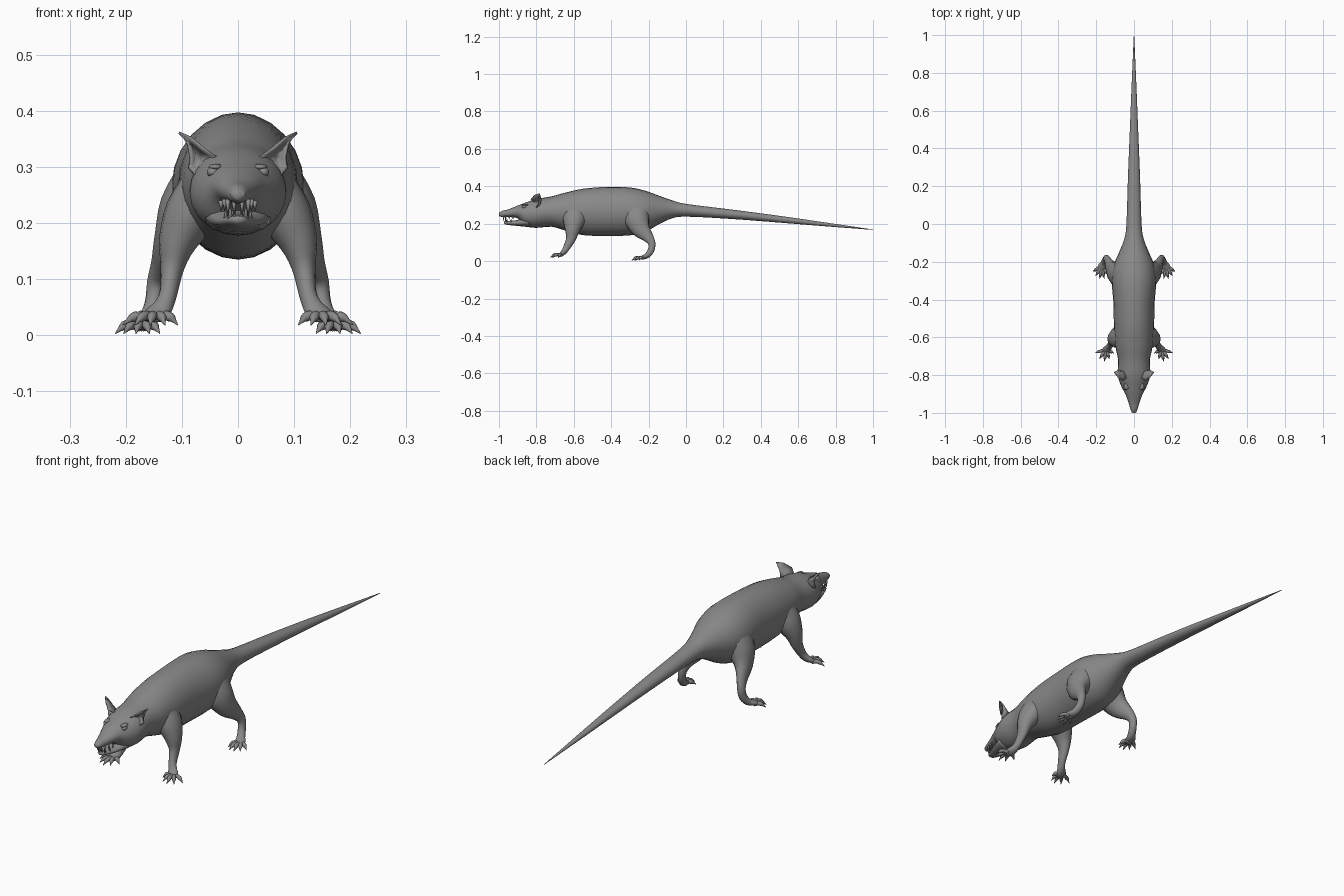
import bpy, bmesh, math
from mathutils import Vector

if "Cube" in bpy.data.objects:
    bpy.data.objects.remove(bpy.data.objects["Cube"], do_unlink=True)

GREY = (0.25, 0.25, 0.25, 1)
fur = bpy.data.materials.new("plain grey")
fur.use_nodes = True
fur.diffuse_color = GREY
fur.node_tree.nodes["Principled BSDF"].inputs["Base Color"].default_value = GREY


def spline(pts, steps):
    """Catmull-Rom samples through tuples of any length."""
    out = []
    for i in range(len(pts) - 1):
        a, b, c, d = (pts[max(0, min(len(pts) - 1, i + k))] for k in (-1, 0, 1, 2))
        for s in range(steps):
            t = s / steps
            out.append([0.5 * (2 * q + (r - p) * t + (2 * p - 5 * q + 4 * r - e) * t * t
                               + (3 * q - p - 3 * r + e) * t ** 3)
                        for p, q, r, e in zip(a, b, c, d)])
    return out + [list(pts[-1])]


def tube(bm, pts, sides=12, steps=3, along=None):
    """Loft of oval rings; each point is x, y, z, side radius, other radius."""
    rows = spline(pts, steps)
    rings = []
    for i, row in enumerate(rows):
        nxt, prv = rows[min(i + 1, len(rows) - 1)], rows[max(i - 1, 0)]
        t = along or (Vector(nxt[:3]) - Vector(prv[:3])).normalized()
        u = (Vector((1, 0, 0)) - t * t.x).normalized()
        v = t.cross(u)
        ra, rb = max(row[3], 0.0006), max(row[4], 0.0006)
        rings.append([bm.verts.new(Vector(row[:3]) + u * ra * math.cos(a) + v * rb * math.sin(a))
                      for a in (math.tau * k / sides for k in range(sides))])
    for lo, hi in zip(rings, rings[1:]):
        for k in range(sides):
            n = (k + 1) % sides
            bm.faces.new((lo[k], lo[n], hi[n], hi[k]))
    bm.faces.new(rings[0])
    bm.faces.new(rings[-1])


def finish(name, bm, mirror=False, thickness=0):
    bmesh.ops.recalc_face_normals(bm, faces=bm.faces)
    me = bpy.data.meshes.new(name)
    bm.to_mesh(me)
    bm.free()
    me.materials.append(fur)
    for p in me.polygons:
        p.use_smooth = True
    ob = bpy.data.objects.new(name, me)
    bpy.context.collection.objects.link(ob)
    if thickness:
        ob.modifiers.new("thickness", "SOLIDIFY").thickness = thickness
    if mirror:
        ob.modifiers.new("pair", "MIRROR").use_clip = False
    return ob


def ball(name, centre, size, mirror=False):
    bm = bmesh.new()
    bmesh.ops.create_uvsphere(bm, u_segments=14, v_segments=8, radius=1)
    bmesh.ops.scale(bm, vec=size, verts=bm.verts)
    bmesh.ops.translate(bm, vec=centre, verts=bm.verts)
    return finish(name, bm, mirror)


# Head, trunk and tail in one loft: y, centre z, half width, half height
BODY = [(-1.0, .25, .007, .008), (-.985, .252, .017, .016), (-.95, .256, .028, .021),
        (-.90, .263, .046, .034), (-.86, .25, .067, .062), (-.80, .255, .086, .077),
        (-.72, .265, .084, .081), (-.65, .265, .098, .10), (-.55, .263, .106, .124),
        (-.42, .266, .109, .131), (-.30, .266, .118, .128), (-.22, .266, .108, .111),
        (-.15, .273, .079, .079), (-.08, .277, .052, .05), (0, .272, .04, .034),
        (.25, .25, .032, .025), (.5, .224, .022, .018), (.75, .196, .012, .01),
        (1.0, .168, .001, .001)]
bm = bmesh.new()
tube(bm, [(0, y, z, rx, rz) for y, z, rx, rz in BODY], 24, 3, Vector((0, 1, 0)))
finish("body_and_tail", bm)

# Lower jaw, hanging slightly open
bm = bmesh.new()
tube(bm, [(0, -.973, .207, .009, .005), (0, -.965, .205, .017, .009), (0, -.94, .204, .027, .012),
          (0, -.90, .204, .042, .016), (0, -.84, .212, .06, .03)], 16, 3, Vector((0, 1, 0)))
finish("lower_jaw", bm)

# Teeth: x, y, root z, tip z
bm = bmesh.new()
for x, y, root, tip, r in ((.007, -.975, .242, .215, .005), (.018, -.965, .243, .213, .005),
                           (.024, -.945, .243, .222, .005), (.03, -.925, .24, .222, .005),
                           (.006, -.966, .207, .229, .004), (.014, -.958, .207, .233, .005),
                           (.022, -.935, .208, .226, .004)):
    tube(bm, [(x, y, root, r, r), (x, y, tip, .0007, .0007)], 8, 1)
finish("teeth", bm, True)

# Nose and eyes
ball("nose", (.006, -.992, .251), (.008, .008, .009), True)
ball("eye", (.045, -.865, .291), (.011, .013, .009), True)
ball("brow", (.04, -.858, .3), (.013, .02, .006), True)

# Cupped ear: rim points shrink toward a centre set back from the rim
RIM = [(.104, -.783, .363), (.091, -.782, .34), (.086, -.785, .317), (.089, -.79, .298),
       (.077, -.8, .284), (.06, -.81, .29), (.045, -.815, .304), (.038, -.815, .319),
       (.058, -.83, .333), (.083, -.81, .354)]
bm = bmesh.new()
hub = Vector((.068, -.772, .318))
layers = []
for f in (1, .75, .4):
    layers.append([bm.verts.new(hub + Vector(((p[0] - hub.x) * f, (p[1] - hub.y) * f ** 2,
                                              (p[2] - hub.z) * f))) for p in RIM])
for a, b in zip(layers, layers[1:]):
    for k in range(len(RIM)):
        n = (k + 1) % len(RIM)
        bm.faces.new((a[k], a[n], b[n], b[k]))
bm.faces.new(layers[-1])
finish("ear", bm, True, .005)


def limb(name, path, palm, tips, ground):
    """Leg tube with fanned toes, each ending in a claw."""
    bm = bmesh.new()
    tube(bm, path, 14, 3)
    palm = Vector(palm)
    for x, y in tips:
        tip = Vector((x, y, ground))
        d = tip - palm
        toe = []
        for f, lift, r in ((.15, 0, .009), (.45, .009, .0085), (.68, .009, .0085),
                           (.8, .006, .005), (1, 0, .0006)):
            p = palm + d * f
            toe.append((p.x, p.y, p.z + lift, r, r))
        tube(bm, toe, 8, 2)
    finish(name, bm, True)


# Front legs
limb("front_leg",
     [(.055, -.59, .27, .045, .07), (.085, -.6, .215, .047, .06), (.108, -.608, .165, .034, .04),
      (.117, -.615, .12, .021, .027), (.124, -.637, .075, .016, .019),
      (.134, -.652, .05, .018, .015), (.146, -.668, .036, .023, .011),
      (.15, -.685, .03, .018, .007)],
     (.147, -.662, .034),
     [(.206, -.683), (.184, -.714), (.157, -.728), (.13, -.716), (.107, -.684)], .018)

# Hind legs
limb("hind_leg",
     [(.055, -.27, .28, .055, .08), (.088, -.262, .22, .055, .068), (.115, -.24, .17, .036, .05),
      (.134, -.204, .13, .021, .031), (.145, -.183, .095, .017, .02),
      (.15, -.187, .058, .016, .018), (.16, -.208, .03, .018, .015),
      (.171, -.23, .021, .023, .011), (.176, -.25, .016, .018, .007)],
     (.17, -.222, .018),
     [(.219, -.252), (.204, -.276), (.182, -.292), (.158, -.29), (.139, -.27)], .003)
